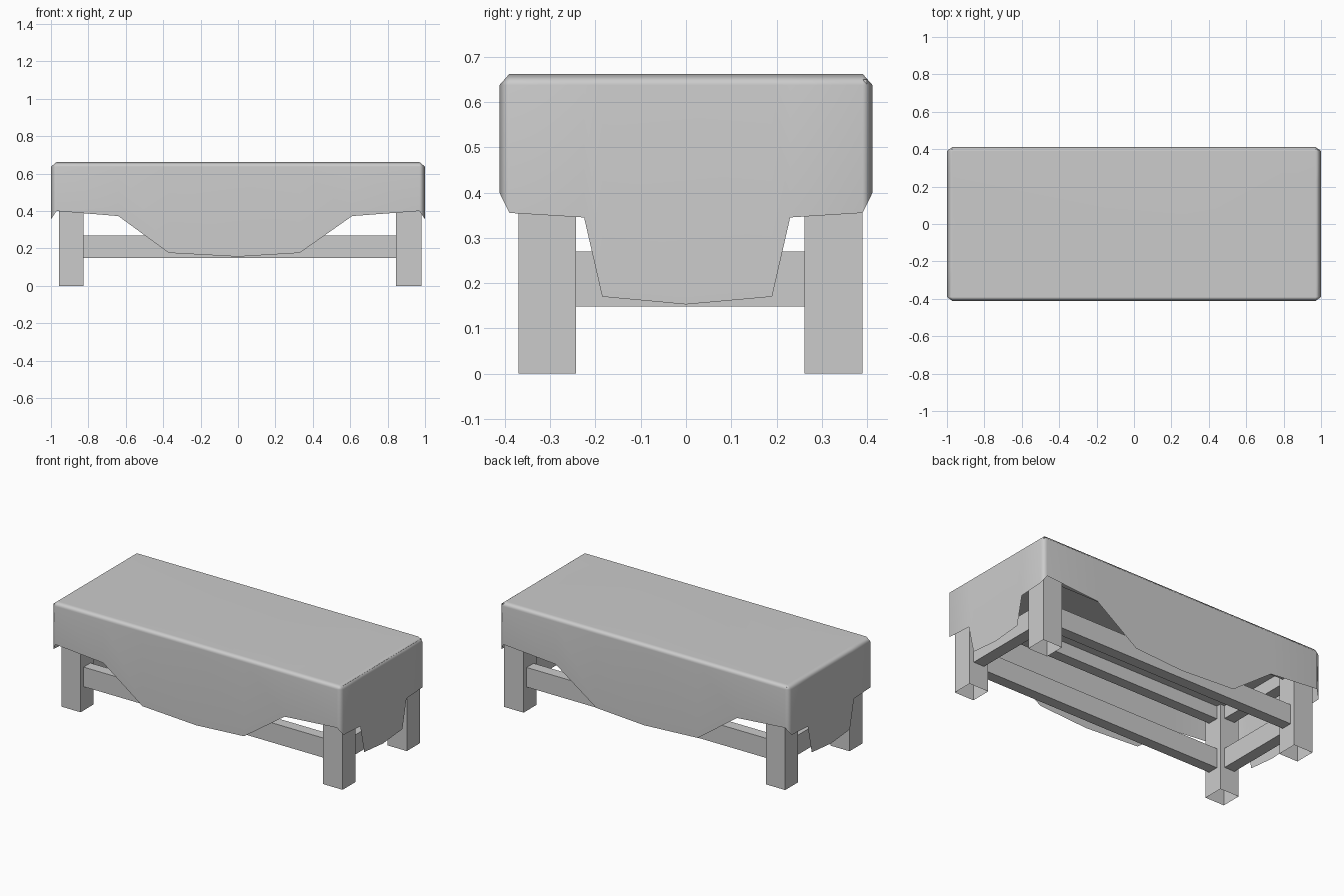
import bpy, bmesh

if "Cube" in bpy.data.objects:
    bpy.data.objects.remove(bpy.data.objects["Cube"])


def link(name, bm):
    mesh = bpy.data.meshes.new(name)
    bm.to_mesh(mesh)
    bm.free()
    ob = bpy.data.objects.new(name, mesh)
    bpy.context.collection.objects.link(ob)
    return ob


def box(name, x0, x1, y0, y1, z0, z1, open_bottom=False):
    """Axis-aligned box from its limits."""
    bm = bmesh.new()
    bmesh.ops.create_cube(bm, size=1)
    for v in bm.verts:
        v.co.x *= x1 - x0
        v.co.y *= y1 - y0
        v.co.z *= z1 - z0
    bm.normal_update()
    if open_bottom:
        bmesh.ops.delete(bm, geom=[f for f in bm.faces if f.normal.z < -0.9], context='FACES_ONLY')
    ob = link(name, bm)
    ob.location = ((x0 + x1) / 2, (y0 + y1) / 2, (z0 + z1) / 2)
    return ob


# Hollow legs
LEFT, RIGHT = (-0.957, -0.826), (0.846, 0.98)
FRONT, BACK = (-0.37, -0.243), (0.262, 0.39)
SLAB = 0.54
for xn, (x0, x1) in (("left", LEFT), ("right", RIGHT)):
    for yn, (y0, y1) in (("front", FRONT), ("back", BACK)):
        box(f"{yn}_{xn}_leg", x0, x1, y0, y1, 0, SLAB, True)

# Lower stretchers and upper aprons between the legs
for kind, z0, z1 in (("stretcher", 0.148, 0.27), ("apron", 0.46, SLAB)):
    for yn, (y0, y1) in (("front", FRONT), ("back", BACK)):
        box(f"{yn}_{kind}", LEFT[1], RIGHT[0], y0 + 0.03, y1 - 0.03, z0, z1)
    for xn, (x0, x1) in (("left", LEFT), ("right", RIGHT)):
        box(f"{xn}_{kind}", x0 + 0.03, x1 - 0.03, FRONT[1], BACK[0], z0, z1)

# Table top under the cloth
box("table_top", -0.975, 0.985, -0.39, 0.4, SLAB, 0.65)

# Hem outlines: position along the side and height
long_hem = [(-0.97, 0.40), (-0.64, 0.373), (-0.37, 0.176), (0, 0.156),
            (0.33, 0.176), (0.61, 0.373), (0.97, 0.40)]
short_hem = [(-0.39, 0.355), (-0.225, 0.345), (-0.185, 0.17), (0, 0.153),
             (0.19, 0.17), (0.23, 0.345), (0.39, 0.355)]
HX, HY = 1.0, 0.412
hem = [(x, -HY, z) for x, z in long_hem]
hem += [(HX, y, z) for y, z in short_hem]
hem += [(x, HY, z) for x, z in reversed(long_hem)]
hem += [(-HX, y, z) for y, z in reversed(short_hem)]


def clamp(v, limit):
    return max(-limit, min(limit, v))


# Draped cloth: flat top, chamfered rim and hanging sides
bm = bmesh.new()
rings = [
    [bm.verts.new((clamp(x, 0.97), clamp(y, 0.39), 0.662)) for x, y, z in hem],
    [bm.verts.new((x, y, 0.637)) for x, y, z in hem],
    [bm.verts.new(p) for p in hem],
]
n = len(hem)
for upper, lower in zip(rings, rings[1:]):
    for i in range(n):
        j = (i + 1) % n
        bm.faces.new((upper[i], lower[i], lower[j], upper[j]))
bm.faces.new(rings[0])
bmesh.ops.remove_doubles(bm, verts=bm.verts, dist=0.003)
bm.normal_update()
cloth = link("cloth", bm)
cloth.select_set(True)
bpy.context.view_layer.objects.active = cloth
bpy.ops.object.shade_smooth_by_angle(angle=1.0)
# Keep the broad faces flat while the rim blends
weighted = cloth.modifiers.new("flat_faces", 'WEIGHTED_NORMAL')
weighted.keep_sharp = True
